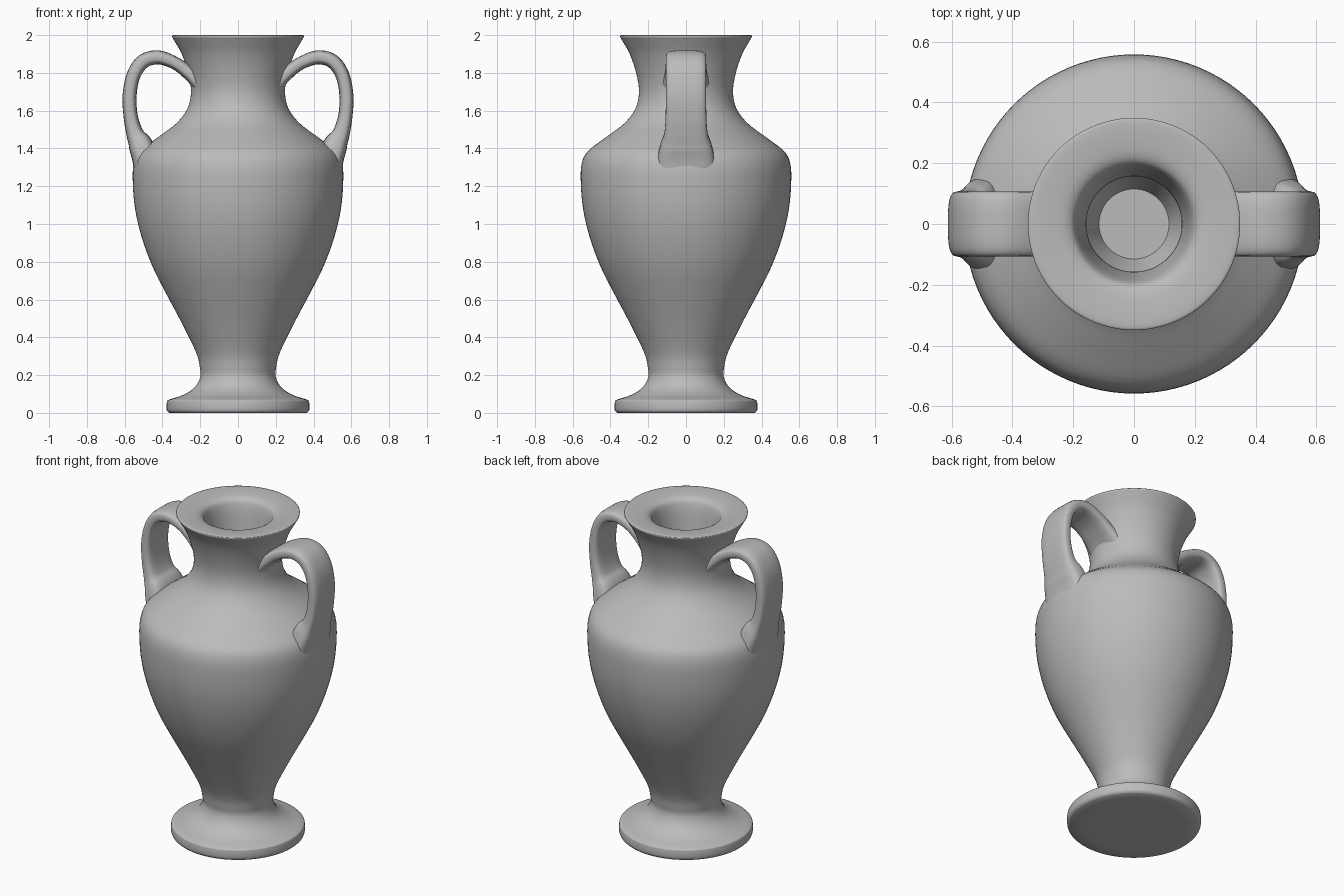
import bpy, bmesh, math
from mathutils import Vector

if "Cube" in bpy.data.objects:
    bpy.data.objects.remove(bpy.data.objects["Cube"])

clay = bpy.data.materials.new("grey_clay")
clay.diffuse_color = (0.5, 0.5, 0.5, 1)
clay.use_nodes = True
clay.node_tree.nodes["Principled BSDF"].inputs["Base Color"].default_value = clay.diffuse_color


def smooth_path(points, steps):
    """Catmull-Rom curve; a point given twice makes a corner."""
    p = [Vector(q) for q in points]
    p = [p[0]] + p + [p[-1]]
    out = []
    for a, b, c, d in zip(p, p[1:], p[2:], p[3:]):
        if (c - b).length < 1e-6:
            continue
        for i in range(steps):
            t = i / steps
            out.append(0.5 * (2 * b + (c - a) * t + (2 * a - 5 * b + 4 * c - d) * t ** 2
                              + (3 * b - a - 3 * c + d) * t ** 3))
    return out + [p[-1]]


def finish(bm, name, angle):
    bmesh.ops.remove_doubles(bm, verts=bm.verts, dist=1e-4)
    bmesh.ops.recalc_face_normals(bm, faces=bm.faces)
    mesh = bpy.data.meshes.new(name)
    bm.to_mesh(mesh)
    bm.free()
    mesh.materials.append(clay)
    ob = bpy.data.objects.new(name, mesh)
    bpy.context.collection.objects.link(ob)
    bpy.ops.object.select_all(action='DESELECT')
    ob.select_set(True)
    bpy.context.view_layer.objects.active = ob
    bpy.ops.object.shade_smooth_by_angle(angle=math.radians(angle))


# Vase body: foot, belly, shoulder, neck, rim, then the hollow inside (radius, height)
outer = [(0, 0), (0, 0), (0.365, 0), (0.365, 0), (0.377, 0.015), (0.377, 0.055), (0.365, 0.07),
         (0.29, 0.095), (0.23, 0.135), (0.2, 0.19), (0.202, 0.24), (0.222, 0.32), (0.3, 0.48),
         (0.385, 0.64), (0.455, 0.78), (0.51, 0.93), (0.545, 1.08), (0.557, 1.22),
         (0.552, 1.32), (0.52, 1.385), (0.43, 1.455), (0.33, 1.53), (0.268, 1.61),
         (0.249, 1.7), (0.264, 1.8), (0.298, 1.9), (0.34, 1.975), (0.348, 1.99), (0.34, 2.0)]
inner = [(0.27, 1.997), (0.215, 1.985), (0.19, 1.95), (0.17, 1.84), (0.157, 1.7),
         (0.18, 1.58), (0.3, 1.44), (0.43, 1.33), (0.465, 1.22), (0.42, 0.94),
         (0.29, 0.64), (0.16, 0.36), (0.115, 0.25), (0.115, 0.25), (0, 0.25), (0, 0.25)]
bm = bmesh.new()
verts = [bm.verts.new((max(r, 0), 0, z)) for r, z in smooth_path(outer + inner, 4)]
edges = [bm.edges.new(pair) for pair in zip(verts, verts[1:])]
bmesh.ops.spin(bm, geom=verts + edges, cent=(0, 0, 0), axis=(0, 0, 1),
               angle=math.tau, steps=96, use_merge=False)
finish(bm, "vase_body", 50)

# Handles: flat strap swept from the neck to the shoulder
# (x, z, half width, half thickness)
strap = [(0.2, 1.745, 0.125, 0.045), (0.255, 1.795, 0.112, 0.037), (0.33, 1.85, 0.107, 0.034),
         (0.42, 1.882, 0.107, 0.037), (0.5, 1.862, 0.107, 0.038), (0.552, 1.79, 0.107, 0.037),
         (0.574, 1.68, 0.107, 0.037), (0.568, 1.57, 0.108, 0.038), (0.546, 1.48, 0.115, 0.046),
         (0.516, 1.42, 0.135, 0.064), (0.495, 1.35, 0.15, 0.066), (0.48, 1.26, 0.15, 0.065)]
SIDES = 32


def rounded(v):
    return math.copysign(abs(v) ** 0.6, v)


for side, name in ((1, "right_handle"), (-1, "left_handle")):
    bm = bmesh.new()
    path = smooth_path(strap, 5)
    rings = []
    for i, (x, z, w, t) in enumerate(path):
        d = path[min(i + 1, len(path) - 1)] - path[max(i - 1, 0)]
        n = Vector((-d[1], d[0])).normalized()
        ring = []
        for k in range(SIDES):
            a = math.tau * k / SIDES
            h = t * rounded(math.sin(a))
            ring.append(bm.verts.new((side * (x + n.x * h), w * rounded(math.cos(a)), z + n.y * h)))
        rings.append(ring)
    for r0, r1 in zip(rings, rings[1:]):
        for k in range(SIDES):
            j = (k + 1) % SIDES
            bm.faces.new((r0[k], r0[j], r1[j], r1[k]))
    bm.faces.new(rings[0])
    bm.faces.new(rings[-1])
    finish(bm, name, 60)
